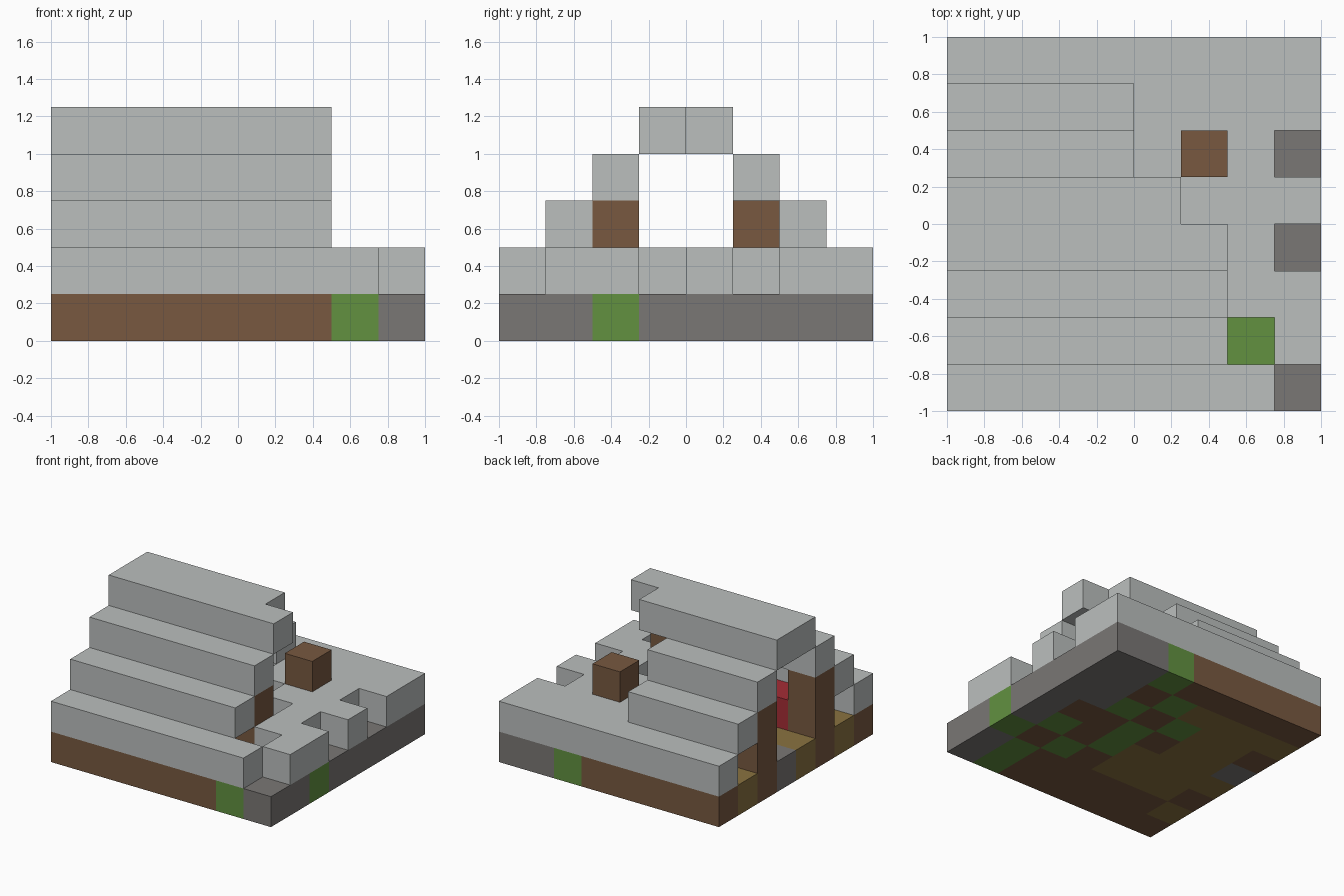
import bpy
import bmesh
from mathutils import Vector

cube = bpy.data.objects.get("Cube")
if cube:
    bpy.data.objects.remove(cube, do_unlink=True)

CELL = 0.25


def make_material(name, rgb):
    linear = [(c / 255 / 12.92) if c < 11 else ((c / 255 + 0.055) / 1.055) ** 2.4 for c in rgb]
    mat = bpy.data.materials.new(name)
    mat.use_nodes = True
    mat.diffuse_color = (*linear, 1)
    shader = next(n for n in mat.node_tree.nodes if n.type == 'BSDF_PRINCIPLED')
    shader.inputs["Base Color"].default_value = (*linear, 1)
    shader.inputs["Roughness"].default_value = 0.9
    return mat


# One letter per material, used by the block maps
MATERIALS = {
    "S": make_material("pale_stone", (187, 191, 190)),
    "B": make_material("brown_wood", (120, 89, 64)),
    "N": make_material("grass_green", (98, 145, 64)),
    "G": make_material("dark_stone", (122, 119, 117)),
    "T": make_material("tan_plank", (138, 114, 64)),
    "R": make_material("red_cloth", (165, 45, 54)),
}
SIDES = [Vector(v) for v in ((1, 0, 0), (-1, 0, 0), (0, 1, 0), (0, -1, 0), (0, 0, 1), (0, 0, -1))]


def build_blocks(name, blocks):
    """Make one mesh from {(column, row, level): letter}, skipping inner faces."""
    letters = sorted(set(blocks.values()))
    bm = bmesh.new()
    for cell, letter in blocks.items():
        centre = Vector((cell[0] - 3.5, 3.5 - cell[1], cell[2] + 0.5)) * CELL
        for n in SIDES:
            if (cell[0] + int(n.x), cell[1] - int(n.y), cell[2] + int(n.z)) in blocks:
                continue
            u = Vector((n.y, n.z, n.x))
            v = n.cross(u)
            corners = [centre + (n + a * u + b * v) * CELL / 2
                       for a, b in ((-1, -1), (1, -1), (1, 1), (-1, 1))]
            face = bm.faces.new([bm.verts.new(c) for c in corners])
            face.material_index = letters.index(letter)
    bmesh.ops.remove_doubles(bm, verts=bm.verts, dist=0.001)
    mesh = bpy.data.meshes.new(name)
    bm.to_mesh(mesh)
    bm.free()
    for letter in letters:
        mesh.materials.append(MATERIALS[letter])
    obj = bpy.data.objects.new(name, mesh)
    bpy.context.collection.objects.link(obj)
    return obj


def from_map(rows, level):
    """Rows run from back to front, letters from -x to +x."""
    return {(i, j, level): c for j, row in enumerate(rows)
            for i, c in enumerate(row) if c != "."}


def bar(letter, length, row, level, start=0):
    return {(i, row, level): letter for i in range(start, start + length)}


# Ground slab with floor planks, grass and stone
build_blocks("ground", from_map([
    "BBBBBNGG",
    "TTTTNBGG",
    "BTTNBNGG",
    "GTTBNBBG",
    "TTTTNBNG",
    "BTTTBNBN",
    "TBBBBBNG",
    "BBBBBBNG"], 0))

# Eaves and the fallen part of the roof
build_blocks("eaves_and_rubble", from_map([
    "SSSSSSSS",
    "....SSSS",
    "....S.S.",
    ".....SSS",
    "......S.",
    "......SS",
    ".......S",
    "SSSSSSS."], 1))

# Stepped roof: each bar is (name, length, row, level)
for name, length, row, level in (
        ("back_lower_roof", 4, 1, 2), ("back_upper_roof", 4, 2, 3),
        ("front_lower_roof", 6, 6, 2), ("front_upper_roof", 6, 5, 3)):
    build_blocks(name, bar("S", length, row, level))
build_blocks("roof_ridge", bar("S", 5, 3, 4) | bar("S", 6, 4, 4))

# Corner posts
for side, row in (("back", 2), ("front", 5)):
    for end, column in (("right", 0), ("left", 5)):
        build_blocks(f"{side}_{end}_post",
                     {(column, row, level): "B" for level in (1, 2)})

# Bed inside the house
build_blocks("bed", bar("R", 2, 5, 1, start=1))
